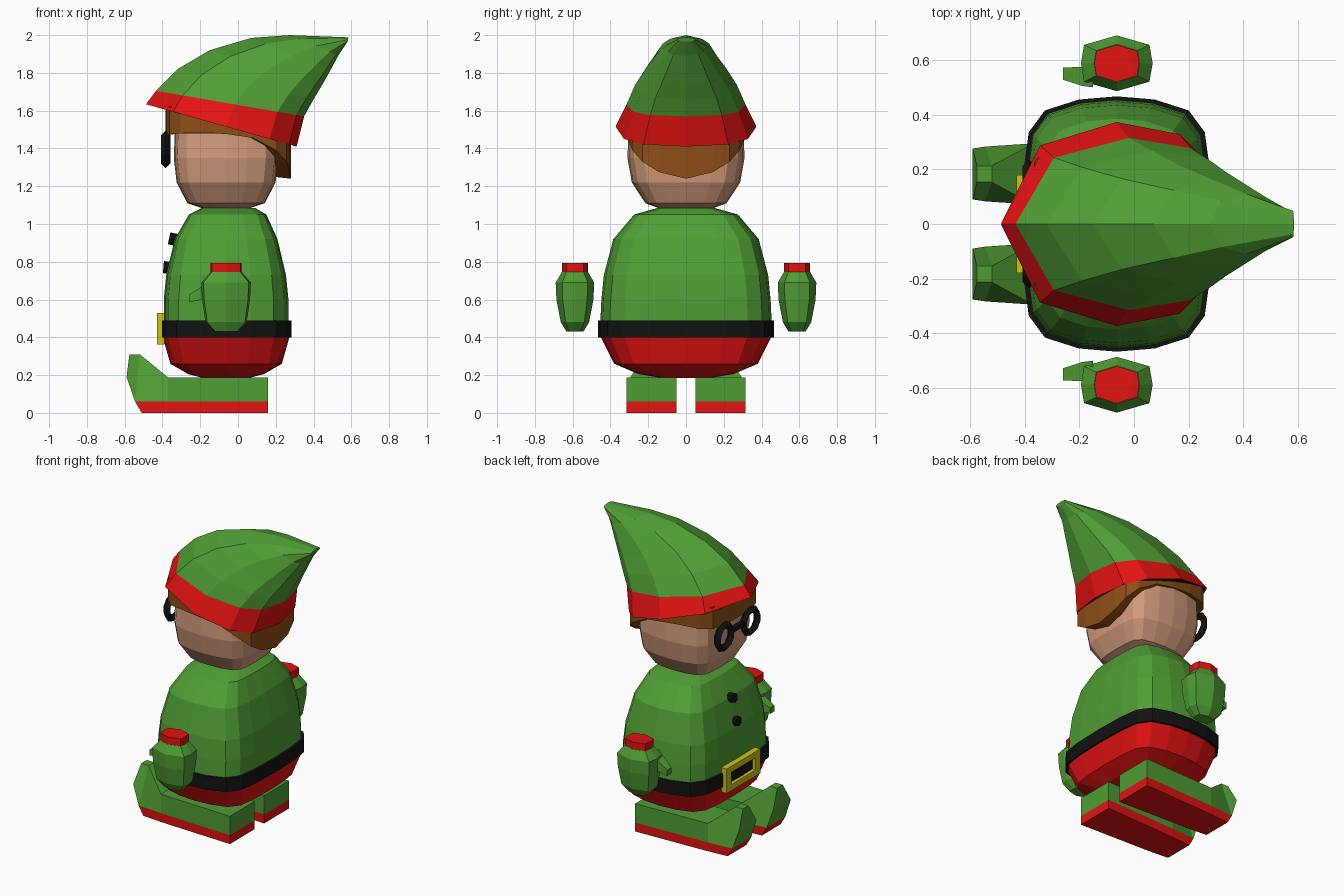
import bpy, bmesh, math
from mathutils import Vector

if "Cube" in bpy.data.objects:
    bpy.data.objects.remove(bpy.data.objects["Cube"])


def material(name, rgb):
    m = bpy.data.materials.new(name)
    m.diffuse_color = (*rgb, 1)
    m.use_nodes = True
    m.node_tree.nodes["Principled BSDF"].inputs["Base Color"].default_value = m.diffuse_color
    return m


GREEN = material("green", (0.08, 0.34, 0.035))
RED = material("red", (0.76, 0.006, 0.006))
BLACK = material("black", (0.006, 0.006, 0.006))
SKIN = material("skin", (0.65, 0.33, 0.20))
BROWN = material("brown", (0.27, 0.075, 0.008))
YELLOW = material("yellow", (0.60, 0.55, 0.01))


def loft(name, rings, mat, caps=(True, True)):
    """Skin a list of equal-length closed rings of points."""
    bm = bmesh.new()
    vs = [[bm.verts.new(p) for p in r] for r in rings]
    n = len(vs[0])
    for a, b in zip(vs, vs[1:]):
        for i in range(n):
            j = (i + 1) % n
            bm.faces.new((a[i], a[j], b[j], b[i]))
    if caps[0]:
        bm.faces.new(vs[0])
    if caps[1]:
        bm.faces.new(vs[-1])
    bmesh.ops.recalc_face_normals(bm, faces=bm.faces)
    me = bpy.data.meshes.new(name)
    bm.to_mesh(me)
    bm.free()
    me.materials.append(mat)
    ob = bpy.data.objects.new(name, me)
    bpy.context.collection.objects.link(ob)
    return ob


def box(name, center, size, mat):
    c, h = Vector(center), Vector(size) / 2
    sq = [(-1, -1), (1, -1), (1, 1), (-1, 1)]
    return loft(name, [[c + Vector((a * h.x, b * h.y, k * h.z)) for a, b in sq]
                       for k in (-1, 1)], mat)


# Rounded-box outline shared by body, belt, head and hair (20 sides)
Q = [(1, 0), (.98, .45), (.93, .72), (.76, .89), (.4, .975)]
OUTLINE = (Q + [(0, 1)] + [(-x, y) for x, y in Q[:0:-1]]
           + [(-x, -y) for x, y in Q] + [(0, -1)] + [(x, -y) for x, y in Q[:0:-1]])


def ring(z, hx, hy, cx=-.063, cy=0, shape=OUTLINE):
    return [(cx + hx * x, cy + hy * y, z) for x, y in shape]


# Body: red trousers below, green coat above, black belt between
loft("trousers", [ring(.185, .12, .13), ring(.205, .20, .25), ring(.26, .295, .38),
                  ring(.40, .335, .45), ring(.45, .335, .455)], RED)
loft("coat", [ring(.45, .33, .455), ring(.60, .33, .448), ring(.73, .317, .435),
              ring(.92, .272, .385), ring(1.05, .205, .275, -.055),
              ring(1.085, .14, .15, -.05)], GREEN)
loft("belt", [ring(.40, .346, .467), ring(.49, .346, .467)], BLACK)

# Buckle frame on the belt
for s in (-1, 1):
    box("buckle_side", (-.41, s * .155, .445), (.04, .05, .165), YELLOW)
    box("buckle_bar", (-.41, 0, .445 + s * .062), (.04, .26, .041), YELLOW)

# Coat buttons
for x, z, tilt in ((-.345, .92, .2), (-.375, .77, .08)):
    bpy.ops.mesh.primitive_cylinder_add(vertices=8, radius=.032, depth=.04, location=(x, 0, z),
                                        rotation=(0, math.pi / 2 + tilt, 0))
    b = bpy.context.object
    b.name = "button"
    b.data.materials.append(BLACK)

# Head
loft("head", [ring(1.075, .10, .12), ring(1.11, .205, .215), ring(1.22, .262, .287),
              ring(1.35, .277, .31), ring(1.48, .272, .305), ring(1.58, .2, .22)], SKIN)


def brim_z(x):
    return 1.634 - .28 * (x + .487)


# Hair: shell with a bottom edge dropping to a rounded point at the back
drop = [1.24, 1.275, 1.33, 1.39, 1.455, 1.475, 1.485, 1.48, 1.475, 1.47, 1.47]
drop += drop[-2:0:-1]
outer = ring(0, .333, .32, -.052)
inner = ring(0, .25, .27, -.063)
loft("hair", [[(x, y, z + .01) for (x, y, _), z in zip(inner, drop)],
              [(x, y, z) for (x, y, _), z in zip(outer, drop)],
              [(x, y, brim_z(x) + .025) for x, y, _ in outer]], BROWN)

# Hat: tilted ten-sided rings swept back to a tip
HALF = [(0, 0), (.18, .77), (.53, 1), (.82, .88), (.95, .6), (1, 0)]
HAT = HALF + [(t, -w) for t, w in HALF[-2:0:-1]]


def hat_ring(x0, z0, x1, z1, w):
    return [(x0 + (x1 - x0) * t, w * v, z0 + (z1 - z0) * t) for t, v in HAT]


brim = hat_ring(-.487, 1.634, .31, 1.41, .373)
band = hat_ring(-.434, 1.705, .35, 1.57, .315)
loft("hat_band", [brim, band], RED, (False, False))
loft("hat_underside", [[(x * .99, y * .99, z + .006) for x, y, z in brim],
                       [(x * .9, y * .9, z + .03) for x, y, z in brim]], BLACK)
loft("hat_cone", [band, hat_ring(-.32, 1.82, .40, 1.66, .27),
                  hat_ring(-.15, 1.92, .445, 1.735, .215),
                  hat_ring(.07, 1.985, .49, 1.815, .16),
                  hat_ring(.275, 2.0, .53, 1.89, .11),
                  hat_ring(.585, 1.988, .58, 1.965, .048)], GREEN, (False, True))

# Glasses
for s in (-1, 1):
    bpy.ops.mesh.primitive_torus_add(major_segments=10, minor_segments=4, major_radius=.075,
                                     minor_radius=.025, location=(-.383, s * .14, 1.395),
                                     rotation=(0, math.pi / 2, 0))
    g = bpy.context.object
    g.name = "glasses_rim"
    g.data.materials.append(BLACK)
box("glasses_bridge", (-.383, 0, 1.41), (.03, .14, .03), BLACK)

# Mittens with cuffs and thumbs, and curled shoes, on both sides
OCT = [(1.04, 0), (.95, .66), (0, 1), (-.95, .66), (-1.04, 0), (-.95, -.66), (0, -1), (.95, -.66)]


def section(xb, zb, hb, xt, zt, ht, cy):
    return [(xb, cy - hb, zb), (xb, cy + hb, zb), (xt, cy + ht, zt), (xt, cy - ht, zt)]


for s in (-1, 1):
    cy = s * .588
    loft("mitten", [ring(z, hx, hy, -.063, cy, OCT) for z, hx, hy in
                    ((.43, .06, .045), (.48, .105, .075), (.60, .122, .098),
                     (.69, .126, .102), (.745, .08, .07))], GREEN)
    loft("cuff", [ring(z, .079, .068, -.063, cy, OCT) for z in (.74, .793)], RED)
    loft("thumb", [section(-.15, .57, .035, -.15, .71, .035, s * .535),
                   section(-.19, .60, .035, -.19, .67, .035, s * .54),
                   section(-.26, .585, .022, -.26, .625, .022, s * .55)], GREEN)
    fy = s * .183
    loft("shoe", [section(.16, .06, .132, .16, .188, .132, fy),
                  section(-.37, .06, .112, -.37, .188, .112, fy),
                  section(-.545, .06, .10, -.52, .31, .03, fy),
                  section(-.59, .19, .093, -.575, .31, .03, fy)], GREEN)
    loft("sole", [section(.16, 0, .132, .16, .06, .132, fy),
                  section(-.37, 0, .112, -.37, .06, .112, fy),
                  section(-.51, 0, .10, -.545, .06, .10, fy)], RED)
